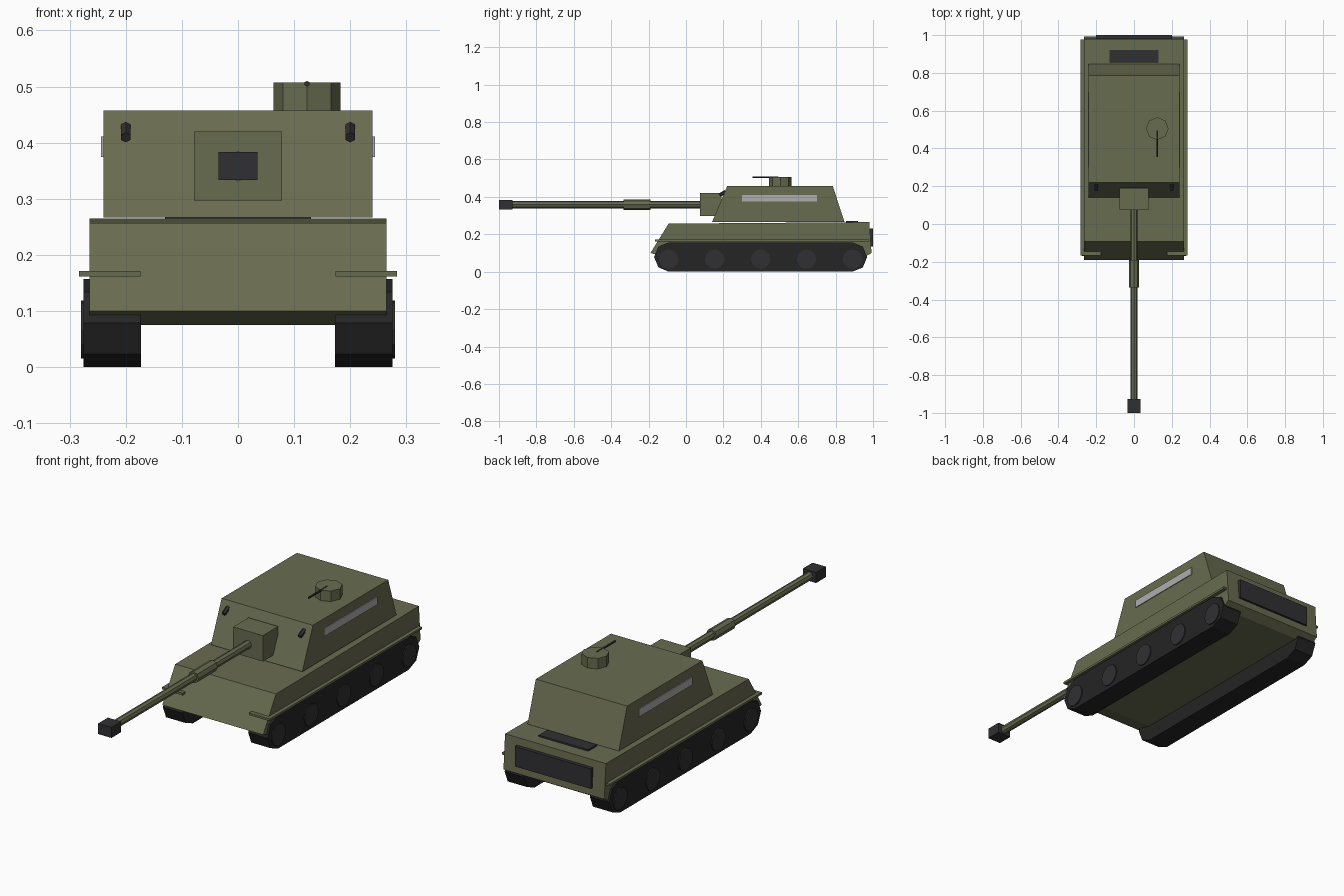
import bpy, bmesh, math
from mathutils import Matrix, Vector

if "Cube" in bpy.data.objects:
    bpy.data.objects.remove(bpy.data.objects["Cube"])


def material(name, rgb):
    m = bpy.data.materials.new(name)
    m.diffuse_color = (*rgb, 1)
    m.use_nodes = True
    m.node_tree.nodes["Principled BSDF"].inputs["Base Color"].default_value = m.diffuse_color
    return m


OLIVE = material("olive_paint", (0.14, 0.15, 0.08))
DARK = material("dark_metal", (0.03, 0.03, 0.033))
RUBBER = material("track_rubber", (0.018, 0.018, 0.019))
STEEL = material("light_steel", (0.42, 0.42, 0.43))


def finish(name, bm, mat):
    bmesh.ops.recalc_face_normals(bm, faces=bm.faces)
    me = bpy.data.meshes.new(name)
    bm.to_mesh(me)
    bm.free()
    me.materials.append(mat)
    ob = bpy.data.objects.new(name, me)
    bpy.context.collection.objects.link(ob)
    return ob


def box(name, x, y, z, mat):
    """Box from (min, max) pairs."""
    bm = bmesh.new()
    bmesh.ops.create_cube(bm, size=1)
    lo, hi = Vector((x[0], y[0], z[0])), Vector((x[1], y[1], z[1]))
    for v in bm.verts:
        v.co = (lo + hi) / 2 + v.co * (hi - lo)
    return finish(name, bm, mat)


def prism(name, profile, x0, x1, mat):
    """Side profile of (y, z) points extruded along x."""
    bm = bmesh.new()
    face = bm.faces.new([bm.verts.new((x0, y, z)) for y, z in profile])
    out = bmesh.ops.extrude_face_region(bm, geom=[face])
    for v in out["geom"]:
        if isinstance(v, bmesh.types.BMVert):
            v.co.x = x1
    return finish(name, bm, mat)


def rod(name, a, b, r, sides, mat):
    """Cylinder from point a to point b."""
    a, b = Vector(a), Vector(b)
    bm = bmesh.new()
    turn = (b - a).to_track_quat('Z', 'Y').to_matrix().to_4x4()
    bmesh.ops.create_cone(bm, cap_ends=True, segments=sides, radius1=r, radius2=r,
                          depth=(b - a).length,
                          matrix=Matrix.Translation((a + b) / 2) @ turn)
    return finish(name, bm, mat)


def mirror(ob):
    ob.modifiers.new("mirror", 'MIRROR').use_axis = (True, False, False)


# Hull with engine grilles
prism("hull", [(-0.19, 0.10), (-0.093, 0.257), (0.98, 0.265), (0.992, 0.10),
               (0.95, 0.075), (-0.10, 0.075)], -0.265, 0.265, OLIVE)
box("rear_grille", (-0.2, 0.2), (0.96, 1.0), (0.135, 0.23), DARK)
box("deck_grille", (-0.13, 0.13), (0.855, 0.92), (0.255, 0.272), DARK)

# Superstructure with side strips
prism("turret", [(0.14, 0.267), (0.22, 0.457), (0.785, 0.457), (0.847, 0.267)],
      -0.24, 0.24, OLIVE)
mirror(box("side_strip", (0.235, 0.244), (0.30, 0.70), (0.374, 0.411), STEEL))

# Smoke launchers on the turret front
mirror(rod("smoke_launcher", (0.2, 0.179, 0.409), (0.2, 0.213, 0.428), 0.01, 6, DARK))

# Gun
GZ = 0.358
box("mantlet", (-0.078, 0.078), (0.075, 0.19), (0.297, 0.42), OLIVE)
rod("gun_barrel", (0, 0.1, GZ), (0, -0.95, GZ), 0.019, 8, OLIVE)
rod("barrel_sleeve", (0, -0.19, GZ), (0, -0.335, GZ), 0.027, 8, OLIVE)
box("muzzle_brake", (-0.035, 0.035), (-1.0, -0.927), (0.333, 0.383), DARK)

# Commander cupola and roof machine gun
rod("cupola", (0.123, 0.505, 0.45), (0.123, 0.505, 0.507), 0.06, 8, OLIVE)
rod("roof_gun", (0.123, 0.495, 0.505), (0.123, 0.355, 0.505), 0.005, 6, DARK)

# Tracks: capsule outline with half-octagon ends
Y0, Y1, R = -0.092, 0.89, 0.0785
outline = []
for centre, start in ((Y1, -90), (Y0, 90)):
    for i in range(5):
        t = math.radians(start + 45 * i)
        outline.append((centre + R * math.cos(t), R + R * math.sin(t)))
mirror(prism("track", outline, 0.173, 0.275, RUBBER))

# Road wheels
for i in range(5):
    y = Y0 + (Y1 - Y0) * i / 4
    mirror(rod(f"road_wheel_{i + 1}", (0.26, y, 0.067), (0.28, y, 0.067), 0.052, 12, DARK))

# Fenders
mirror(box("fender", (0.174, 0.283), (-0.167, 0.978), (0.161, 0.171), OLIVE))
